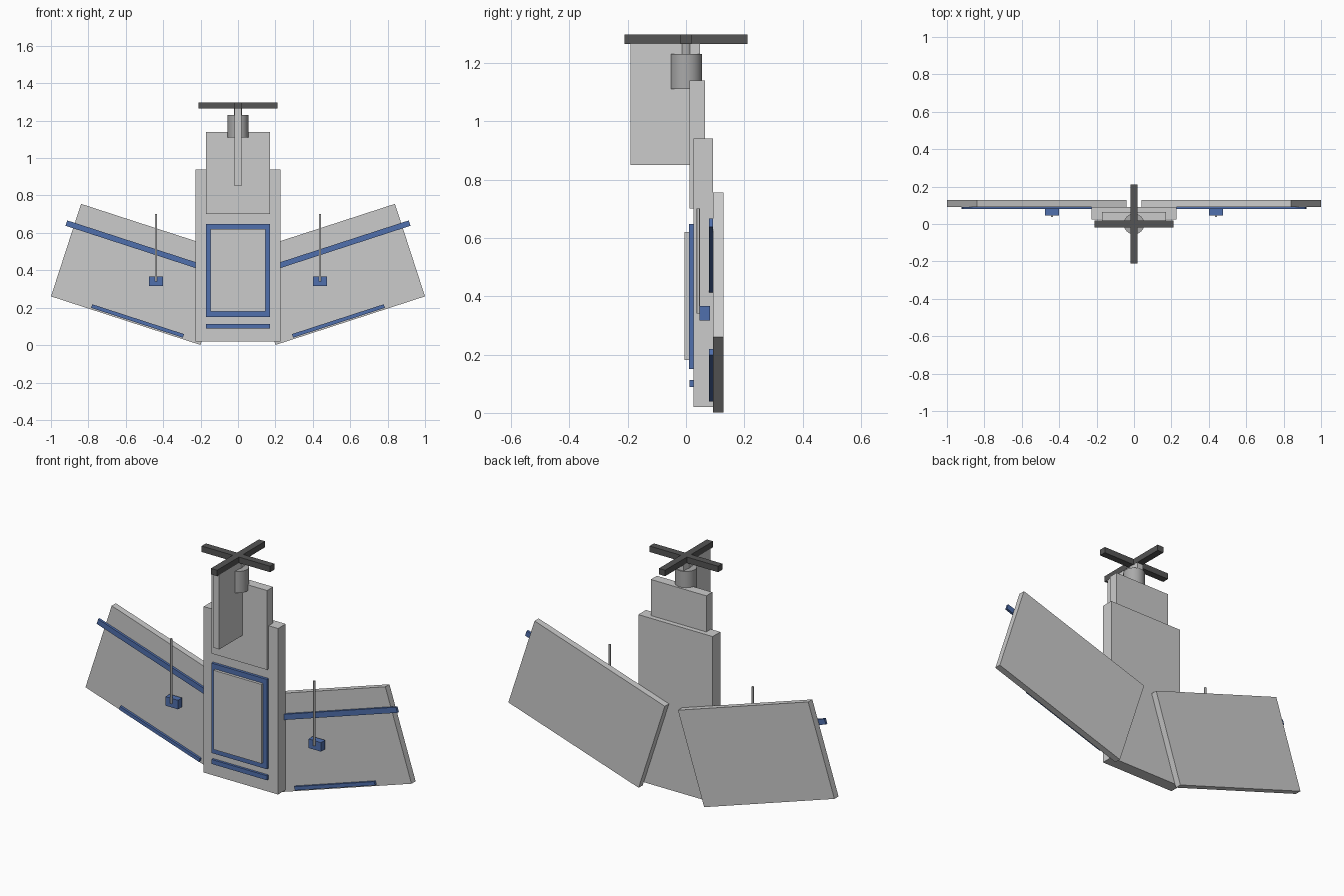
import bpy
from math import radians, sin, cos

if "Cube" in bpy.data.objects:
    bpy.data.objects.remove(bpy.data.objects["Cube"])


def material(name, color):
    m = bpy.data.materials.new(name)
    m.diffuse_color = (*color, 1)
    m.use_nodes = True
    m.node_tree.nodes["Principled BSDF"].inputs["Base Color"].default_value = m.diffuse_color
    return m


BLUE = material("blue_trim", (0.08, 0.16, 0.42))
DARK = material("dark_blades", (0.09, 0.09, 0.09))
MID = material("motor_grey", (0.4, 0.4, 0.4))


def finish(name, mat):
    o = bpy.context.object
    o.name = name
    if mat:
        o.data.materials.append(mat)
    return o


def box(name, x, y, z, mat=None, tilt=0):
    """Box from (min, max) ranges, turned about the y axis by tilt."""
    spans = (x, y, z)
    bpy.ops.mesh.primitive_cube_add(size=1, location=[(a + b) / 2 for a, b in spans])
    o = finish(name, mat)
    o.scale = [b - a for a, b in spans]
    o.rotation_euler.y = tilt
    return o


def rod(name, x, y, r, z0, z1, mat=None, sides=32):
    bpy.ops.mesh.primitive_cylinder_add(vertices=sides, radius=r, depth=z1 - z0,
                                        location=(x, y, (z0 + z1) / 2))
    o = finish(name, mat)
    bpy.ops.object.shade_smooth_by_angle(angle=radians(40))
    return o


# Wing frame: centre and sweep of the swept plate
WX, WZ, SWEEP = 0.52, 0.378, radians(18)


def wing_bar(name, side, u, v, length, width, y, mat=None):
    """Bar aligned with the swept wing; u runs outward, v runs up the wing."""
    x = side * (WX + u * cos(SWEEP) - v * sin(SWEEP))
    z = WZ + u * sin(SWEEP) + v * cos(SWEEP)
    return box(name, (x - length / 2, x + length / 2), y,
               (z - width / 2, z + width / 2), mat, -side * SWEEP)


# Fuselage: main slab and stepped nose
box("fuselage", (-0.228, 0.228), (0.025, 0.092), (0.02, 0.94))
box("nose_block", (-0.17, 0.17), (0.012, 0.065), (0.70, 1.14))

# Hatch with blue border, and the blue stripe beneath it
box("hatch_border", (-0.17, 0.17), (0.01, 0.025), (0.15, 0.648), BLUE)
box("hatch_panel", (-0.147, 0.147), (-0.005, 0.012), (0.181, 0.62))
box("tail_stripe", (-0.17, 0.17), (0.012, 0.025), (0.088, 0.113), BLUE)

# Upright fin at the nose
box("fin", (-0.018, 0.018), (-0.19, 0.048), (0.85, 1.27))

# Motor, shaft and crossed propeller
rod("motor", 0, 0, 0.055, 1.11, 1.23, MID)
rod("motor_shaft", 0, 0, 0.0225, 1.22, 1.28, MID, 24)
box("propeller_blade_x", (-0.21, 0.21), (-0.019, 0.019), (1.264, 1.297), DARK)
box("propeller_blade_y", (-0.019, 0.019), (-0.21, 0.21), (1.264, 1.297), DARK)

# Wings with spar, control strip, servo and push rod on each side
for side, tag in ((-1, "left"), (1, "right")):
    wing_bar(f"wing_{tag}", side, 0, 0, 0.84, 0.52, (0.092, 0.128))
    wing_bar(f"spar_{tag}", side, 0.093, 0.138, 0.74, 0.03, (0.079, 0.092), BLUE)
    wing_bar(f"control_strip_{tag}", side, -0.061, -0.242, 0.516, 0.02, (0.079, 0.092), BLUE)
    cx = side * 0.4385
    box(f"servo_{tag}", (cx - 0.0385, cx + 0.0385), (0.046, 0.082), (0.316, 0.366), BLUE)
    rod(f"push_rod_{tag}", cx, 0.042, 0.0055, 0.34, 0.70, None, 12)
